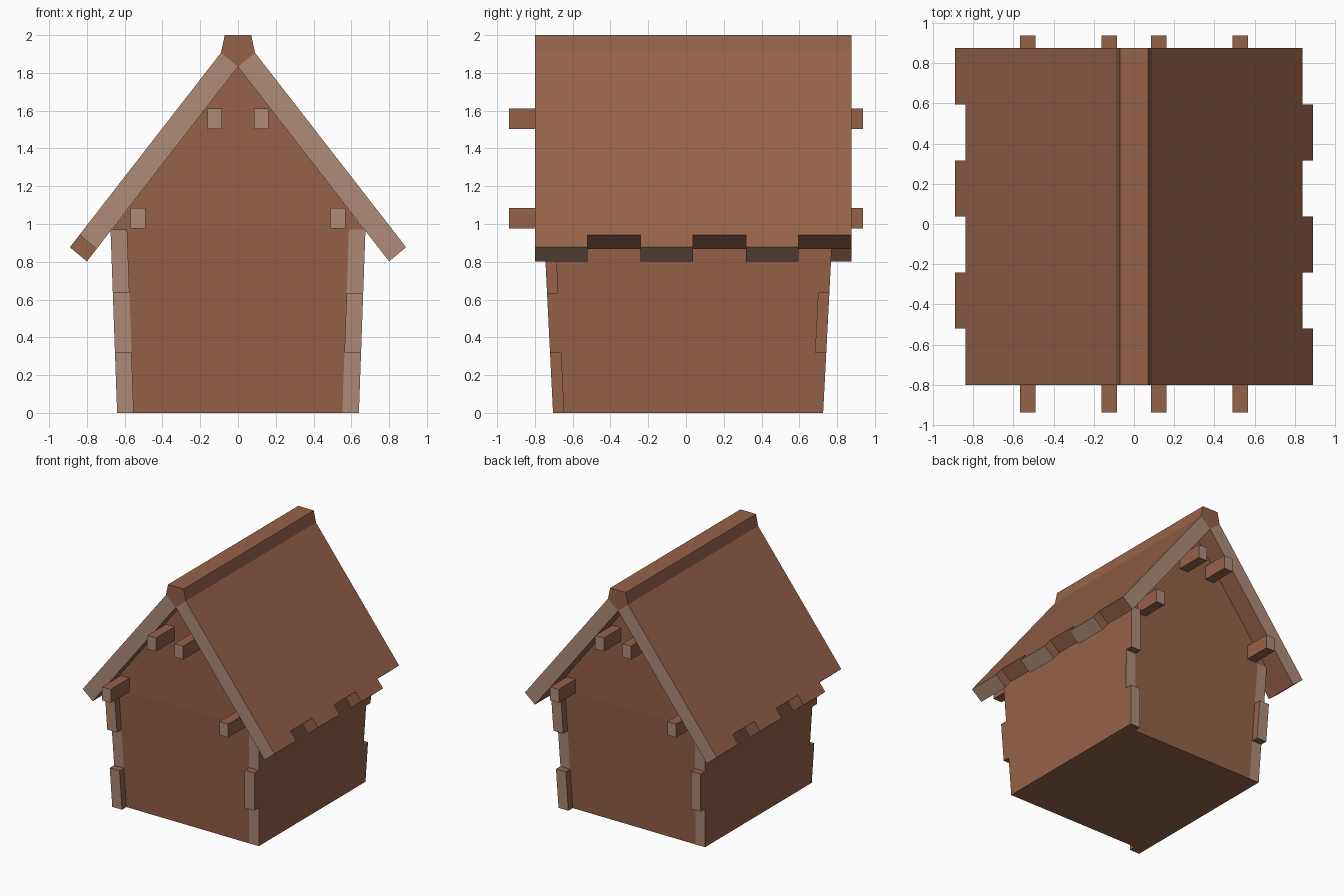
import bpy, bmesh
from mathutils import Vector

if "Cube" in bpy.data.objects:
    bpy.data.objects.remove(bpy.data.objects["Cube"])


def material(name, rgb):
    m = bpy.data.materials.new(name)
    m.diffuse_color = (*rgb, 1)
    m.use_nodes = True
    m.node_tree.nodes["Principled BSDF"].inputs["Base Color"].default_value = m.diffuse_color
    return m


BARK = material("brown wood", (0.30, 0.122, 0.066))
GRAIN = material("pale end grain", (0.43, 0.26, 0.185))


def prism(name, near, far, is_end=lambda f: False):
    """Solid between two matching outlines; end-grain faces chosen by a rule."""
    bm = bmesh.new()
    a = [bm.verts.new(p) for p in near]
    b = [bm.verts.new(p) for p in far]
    bm.faces.new(a)
    bm.faces.new(b[::-1])
    for i in range(len(a)):
        j = (i + 1) % len(a)
        bm.faces.new((a[j], a[i], b[i], b[j]))
    bmesh.ops.recalc_face_normals(bm, faces=bm.faces)
    for f in bm.faces:
        f.material_index = 1 if is_end(f) else 0
    me = bpy.data.meshes.new(name)
    bm.to_mesh(me)
    bm.free()
    me.materials.append(BARK)
    me.materials.append(GRAIN)
    ob = bpy.data.objects.new(name, me)
    bpy.context.collection.objects.link(ob)
    return ob


def faces_y(f):
    return abs(f.normal.y) > 0.9


WALL_TOP = 0.97
TAB = 0.057
LEVELS = (0, 0.32, 0.635, WALL_TOP)
Y0, Y1 = -0.80, 0.875          # roof length


def front_y(z):
    return -0.647 - 0.05 * z


def back_y(z):
    return 0.669 + 0.052 * z


def outer_x(z):
    return 0.64 + 0.036 * z


def inner_x(z):
    return outer_x(z) - 0.088


# Flared lower body between the side walls
def ring(z):
    x = inner_x(z)
    return [(-x, front_y(z), z), (x, front_y(z), z), (x, back_y(z), z), (-x, back_y(z), z)]


prism("front_and_back_wall", ring(0), ring(WALL_TOP))

# Upright gable under the roof
tri = [(-0.668, WALL_TOP), (0.668, WALL_TOP), (0, 1.835)]
prism("gable", [(x, front_y(WALL_TOP), z) for x, z in tri],
      [(x, back_y(WALL_TOP), z) for x, z in tri])

# Side walls with alternating tabs at the corners
for side, name in ((1, "right_wall"), (-1, "left_wall")):
    front, back = [], []
    for i in range(3):
        out = (i % 2 == 1) == (side == 1)
        for z in LEVELS[i:i + 2]:
            front.append((front_y(z) - TAB * out, z))
            back.append((back_y(z) + TAB * (not out), z))
    loop = front + back[::-1]
    prism(name, [(side * outer_x(z), y, z) for y, z in loop],
          [(side * inner_x(z), y, z) for y, z in loop], faces_y)

# Roof slabs with staggered eaves
STEP = (Y1 - Y0) / 6
for side, name in ((1, "right_roof"), (-1, "left_roof")):
    down = Vector((side * 0.80, 0, -1.03))
    normal = Vector((side * 0.09, 0, 0.075))
    loop = [(0, Y1), (0, Y0)]
    for i in range(6):
        long = (i % 2 == 0) == (side == 1)
        t = 1.0 if long else 0.936
        loop += [(t, Y0 + i * STEP), (t, Y0 + (i + 1) * STEP)]
    under = [Vector((0, y, 1.832)) + down * t for t, y in loop]

    def slab_end(f):
        c = f.calc_center_median()
        gable_end = faces_y(f) and (c.y < Y0 + 0.01 or c.y > Y1 - 0.01)
        return gable_end or all(abs(v.co.x) > 0.795 and v.co.z < 0.89 for v in f.verts)

    prism(name, under, [p + normal for p in under], slab_end)

# Ridge cap
cap = [(-0.07, 2.0), (0.07, 2.0), (0.09, 1.907), (0, 1.832), (-0.09, 1.907)]
prism("ridge_cap", [(x, Y0, z) for x, z in cap], [(x, Y1, z) for x, z in cap])

# Rafter beams poking out of both gables
for x, z, level in ((0.529, 1.03, "lower"), (0.123, 1.557, "upper")):
    for side, where in ((1, "right"), (-1, "left")):
        sq = [(side * x + dx, z + dz) for dx, dz in
              ((-0.039, -0.055), (0.039, -0.055), (0.039, 0.055), (-0.039, 0.055))]
        prism(f"{level}_{where}_beam", [(px, -0.937, pz) for px, pz in sq],
              [(px, 0.937, pz) for px, pz in sq], faces_y)
